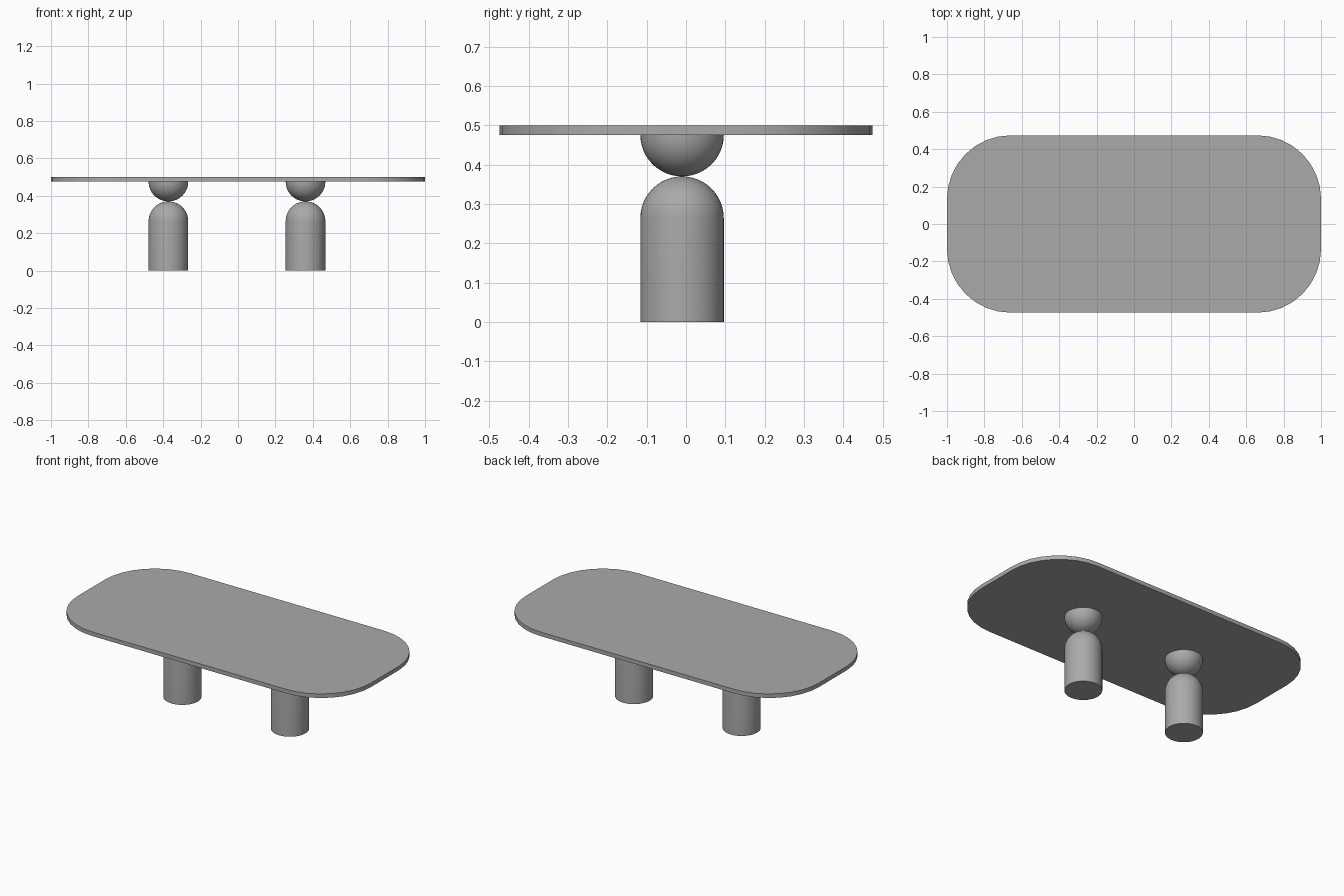
import bpy, bmesh
from math import sin, cos, pi, radians
from mathutils import Matrix, Vector

cube = bpy.data.objects.get("Cube")
if cube:
    bpy.data.objects.remove(cube, do_unlink=True)

GREY = (0.4, 0.4, 0.4, 1)
grey = bpy.data.materials.new("plain grey")
grey.use_nodes = True
grey.diffuse_color = GREY
grey.node_tree.nodes["Principled BSDF"].inputs["Base Color"].default_value = GREY


def finish(name, bm):
    bmesh.ops.recalc_face_normals(bm, faces=bm.faces)
    mesh = bpy.data.meshes.new(name)
    bm.to_mesh(mesh)
    bm.free()
    mesh.materials.append(grey)
    obj = bpy.data.objects.new(name, mesh)
    bpy.context.collection.objects.link(obj)
    bpy.ops.object.select_all(action='DESELECT')
    obj.select_set(True)
    bpy.context.view_layer.objects.active = obj
    bpy.ops.object.shade_smooth_by_angle(angle=radians(35))
    return obj


def lathe(name, profile, x, y, sides=48):
    """Spin an (r, z) profile that starts and ends on the axis."""
    bm = bmesh.new()
    verts = [bm.verts.new((r, 0, z)) for r, z in profile]
    edges = [bm.edges.new(pair) for pair in zip(verts, verts[1:])]
    bmesh.ops.spin(bm, geom=verts + edges, cent=(0, 0, 0), axis=(0, 0, 1),
                   angle=2 * pi, steps=sides)
    bmesh.ops.remove_doubles(bm, verts=bm.verts, dist=1e-5)
    bmesh.ops.translate(bm, verts=bm.verts, vec=(x, y, 0))
    return finish(name, bm)


# Table top: rounded rectangle slab
HALF_X, HALF_Y, CORNER, STEPS = 1.0, 0.474, 0.34, 8
TOP, UNDER = 0.5, 0.475
bm = bmesh.new()
outline = []
for quarter, (sx, sy) in enumerate([(1, 1), (-1, 1), (-1, -1), (1, -1)]):
    for i in range(STEPS + 1):
        a = (quarter + i / STEPS) * pi / 2
        outline.append(bm.verts.new((sx * (HALF_X - CORNER) + CORNER * cos(a),
                                     sy * (HALF_Y - CORNER) + CORNER * sin(a), UNDER)))
slab = bmesh.ops.extrude_face_region(bm, geom=[bm.faces.new(outline)],
                                     use_keep_orig=True)
raised = [g for g in slab["geom"] if isinstance(g, bmesh.types.BMVert)]
bmesh.ops.translate(bm, verts=raised, vec=(0, 0, TOP - UNDER))
finish("table_top", bm)

# Pedestals: domed column with an upturned half ball on it
R, MEET, LEG_Y = 0.106, 0.37, -0.01
arc = [i / 12 * pi / 2 for i in range(13)]
column = [(0, 0), (R, 0)] + [(R * cos(a), MEET - R + R * sin(a)) for a in arc]
half_ball = [(0, UNDER)] + [(R * cos(a), UNDER - (UNDER - MEET) * sin(a)) for a in arc]
for side, x in (("right", -0.372), ("left", 0.361)):
    lathe(side + "_column", column, x, LEG_Y)
    lathe(side + "_half_ball", half_ball, x, LEG_Y)
